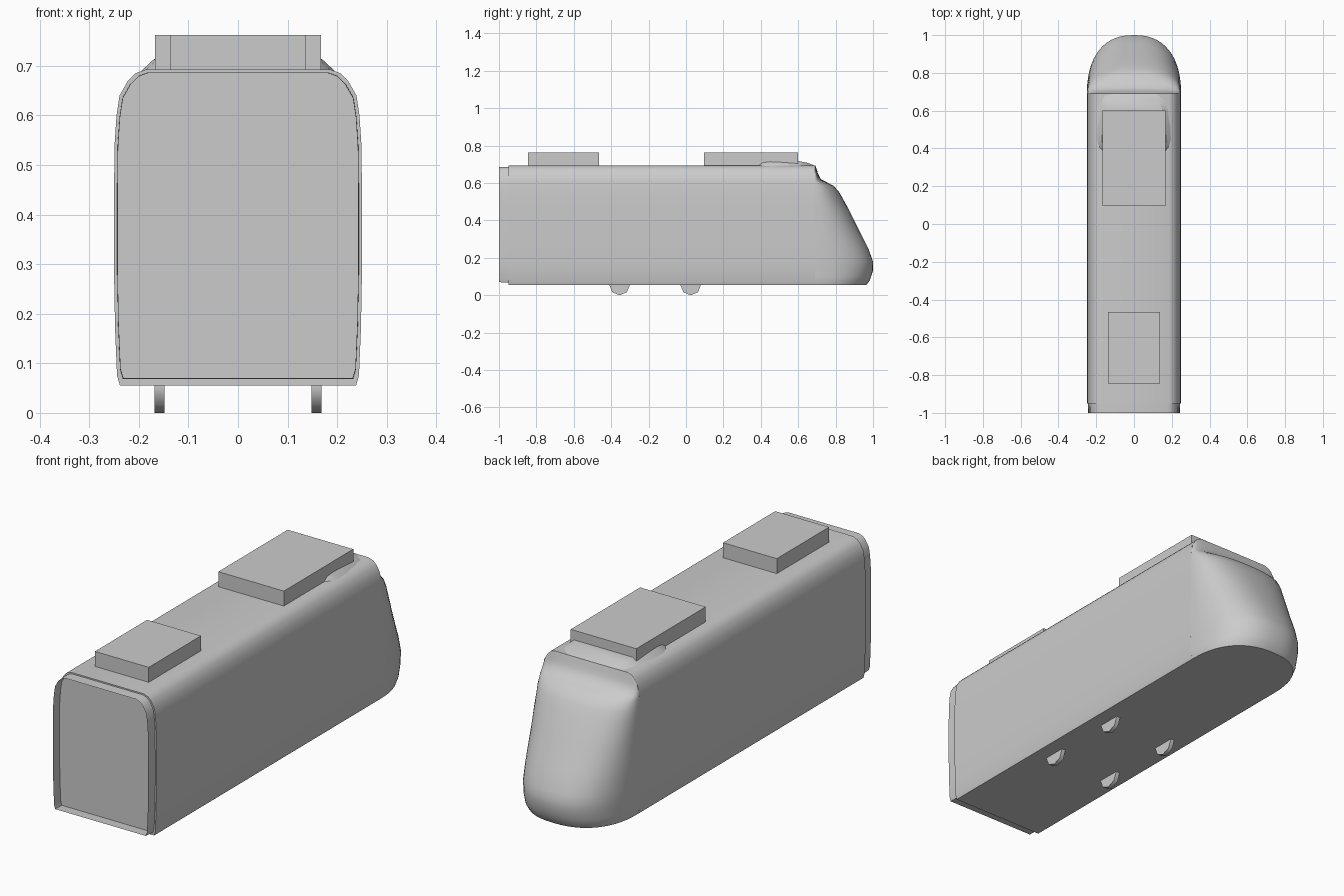
import bpy, bmesh, math

cube = bpy.data.objects.get("Cube")
if cube:
    bpy.data.objects.remove(cube, do_unlink=True)

grey = bpy.data.materials.new("light_grey")
grey.use_nodes = True
grey.diffuse_color = (0.6, 0.6, 0.6, 1)
grey.node_tree.nodes["Principled BSDF"].inputs["Base Color"].default_value = (0.6, 0.6, 0.6, 1)


def finish(name, bm, angle=None):
    bmesh.ops.recalc_face_normals(bm, faces=bm.faces)
    mesh = bpy.data.meshes.new(name)
    bm.to_mesh(mesh)
    bm.free()
    obj = bpy.data.objects.new(name, mesh)
    bpy.context.collection.objects.link(obj)
    mesh.materials.append(grey)
    if angle:
        bpy.ops.object.select_all(action='DESELECT')
        obj.select_set(True)
        bpy.context.view_layer.objects.active = obj
        bpy.ops.object.shade_smooth_by_angle(angle=math.radians(angle))
    return obj


def loft(name, rings, angle=None, start=True, end=True):
    """Bridge closed rings of equal length and cap the ends."""
    bm = bmesh.new()
    rows = [[bm.verts.new(p) for p in ring] for ring in rings]
    for a, b in zip(rows, rows[1:]):
        for i in range(len(a)):
            j = (i + 1) % len(a)
            bm.faces.new((a[i], a[j], b[j], b[i]))
    if start:
        bm.faces.new(rows[0])
    if end:
        bm.faces.new(rows[-1])
    return finish(name, bm, angle)


def box(name, half_x, y0, y1, z0, z1):
    corners = [(-half_x, y0), (half_x, y0), (half_x, y1), (-half_x, y1)]
    return loft(name, [[(x, y, z) for x, y in corners] for z in (z0, z1)])


def lerp(table, t):
    for (a, u), (b, v) in zip(table, table[1:]):
        if t <= b:
            return u + (v - u) * max(0, t - a) / (b - a)
    return table[-1][1]


# Half cross-section of the car: height and half width
SIDE = [(0.055, 0.238), (0.075, 0.244), (0.17, 0.248), (0.28, 0.25), (0.45, 0.25),
        (0.54, 0.249), (0.60, 0.245), (0.64, 0.239), (0.67, 0.222), (0.685, 0.207),
        (0.693, 0.185)]


def section(y, sx=1.0, z0=0.055, z1=0.693):
    k = (z1 - z0) / (0.693 - 0.055)
    half = [(w * sx, y, z0 + (z - 0.055) * k) for z, w in SIDE]
    return half + [(-x, y, z) for x, y, z in reversed(half)]


# Car body and the open gangway sleeve behind its end wall
loft("car_body", [section(-0.95), section(0.69)], 35)
loft("gangway_sleeve", [section(-1.0, 0.97, 0.07, 0.686), section(-0.948, 0.975, 0.068, 0.687)],
     35, start=False, end=False)

# Nose: rounded plan outlines stacked by height, reach taken from the side profile
REACH = [(0.055, 0.275), (0.08, 0.293), (0.13, 0.309), (0.18, 0.31), (0.25, 0.285),
         (0.35, 0.235), (0.46, 0.18), (0.55, 0.13), (0.585, 0.10), (0.603, 0.065),
         (0.62, 0.032), (0.65, 0.016), (0.693, 0.002)]
heights = sorted({z for z, _ in REACH} | {0.10, 0.155, 0.21, 0.30, 0.41, 0.51, 0.67, 0.685})
STEPS, POWER = 28, 2 / 2.35
rings = []
for z in heights:
    width, reach = lerp(SIDE, z), lerp(REACH, z)
    ring = []
    for i in range(STEPS + 1):
        a = math.pi * i / STEPS
        c, s = math.cos(a), max(0.0, math.sin(a))
        ring.append((math.copysign(abs(c) ** POWER, c) * width, 0.69 + reach * s ** POWER, z))
    rings.append(ring)
loft("nose", rings, 40)

# Roof units
box("front_roof_unit", 0.167, 0.095, 0.60, 0.685, 0.762)
box("rear_roof_unit", 0.137, -0.845, -0.465, 0.685, 0.762)

# Low fairing around the front roof unit: y, base half width, top half width, top height
FAIRING = [(0.38, 0.166, 0.16, 0.692), (0.41, 0.19, 0.167, 0.709), (0.45, 0.197, 0.169, 0.714),
           (0.52, 0.195, 0.166, 0.711), (0.60, 0.187, 0.15, 0.718), (0.65, 0.178, 0.135, 0.708),
           (0.688, 0.165, 0.12, 0.693)]
loft("roof_fairing", [[(-b, y, 0.688), (b, y, 0.688), (t, y, h), (-t, y, h)]
                      for y, b, t, h in FAIRING], 30)

# Eight-sided wheels, mostly hidden in the floor
for axle, y in (("front", -0.355), ("rear", 0.025)):
    for side, x in (("left", 0.158), ("right", -0.158)):
        disc = [[(x + dx, y + 0.055 * math.sin(k * math.pi / 4),
                  0.055 - 0.055 * math.cos(k * math.pi / 4)) for k in range(8)]
                for dx in (-0.01, 0.01)]
        loft(axle + "_" + side + "_wheel", disc, 50)
